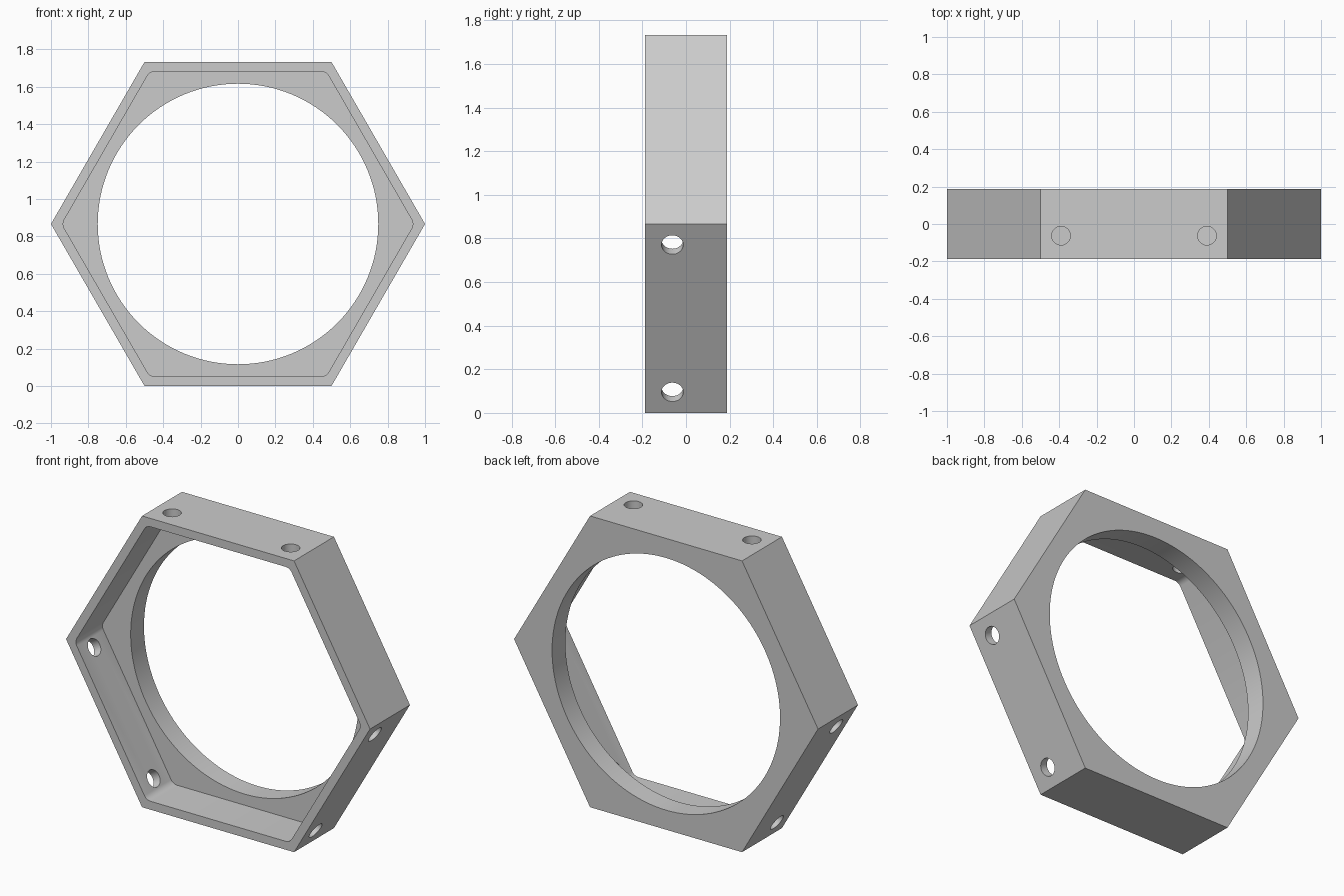
import bpy, math
from mathutils import Matrix, Vector

if "Cube" in bpy.data.objects:
    bpy.data.objects.remove(bpy.data.objects["Cube"], do_unlink=True)

APOTHEM = math.sqrt(3) / 2
HALF_DEPTH = 0.1875
WALL = 0.05
RECESS_BACK = 0.0625
BORE_RADIUS = 0.75
HOLE_RADIUS = 0.05
HOLE_OFFSET = 0.39
CENTRE = Vector((0, 0, APOTHEM))


def prism(name, sides, radius, y0, y1):
    """Prism lying along y, with a corner pointing to +x."""
    bpy.ops.mesh.primitive_cylinder_add(vertices=sides, radius=radius, depth=y1 - y0)
    obj = bpy.context.object
    obj.name = name
    obj.data.transform(Matrix.Translation(CENTRE + Vector((0, (y0 + y1) / 2, 0)))
                       @ Matrix.Rotation(math.pi / 2, 4, 'X')
                       @ Matrix.Rotation(math.pi / 2, 4, 'Z'))
    return obj


def apply_modifier(obj, mod):
    bpy.context.view_layer.objects.active = obj
    bpy.ops.object.modifier_apply(modifier=mod.name)


def cut(obj, cutter):
    mod = obj.modifiers.new("Cut", 'BOOLEAN')
    mod.operation = 'DIFFERENCE'
    mod.solver = 'EXACT'
    mod.object = cutter
    apply_modifier(obj, mod)
    bpy.data.objects.remove(cutter, do_unlink=True)


# Hexagonal outer body
frame = prism("hexagonal_frame", 6, 1, -HALF_DEPTH, HALF_DEPTH)

# Front recess with rounded inner corners
recess = prism("recess_cutter", 6, (APOTHEM - WALL) / APOTHEM, -HALF_DEPTH - 0.1, RECESS_BACK)
weights = recess.data.attributes.new("bevel_weight_edge", 'FLOAT', 'EDGE')
for edge in recess.data.edges:
    a, b = (recess.data.vertices[i].co for i in edge.vertices)
    weights.data[edge.index].value = float(abs(a.y - b.y) > 0.1)
bevel = recess.modifiers.new("Rounding", 'BEVEL')
bevel.limit_method = 'WEIGHT'
bevel.width = 0.025
bevel.segments = 4
apply_modifier(recess, bevel)
cut(frame, recess)

# Round bore through the back plate
cut(frame, prism("bore_cutter", 128, BORE_RADIUS, -HALF_DEPTH - 0.1, HALF_DEPTH + 0.1))

# Pairs of screw holes through the top and both lower walls
hole_y = (RECESS_BACK - HALF_DEPTH) / 2
for turn in range(3):
    spin = Matrix.Translation(CENTRE) @ Matrix.Rotation(turn * math.tau / 3, 4, 'Y')
    for side in (-1, 1):
        bpy.ops.mesh.primitive_cylinder_add(vertices=40, radius=HOLE_RADIUS, depth=0.2)
        hole = bpy.context.object
        hole.data.transform(spin @ Matrix.Translation((side * HOLE_OFFSET, hole_y, APOTHEM - WALL / 2)))
        cut(frame, hole)

# Smooth bore and holes, crisp outer edges
bpy.ops.object.select_all(action='DESELECT')
frame.select_set(True)
bpy.context.view_layer.objects.active = frame
bpy.ops.object.shade_smooth_by_angle(angle=math.radians(30))
